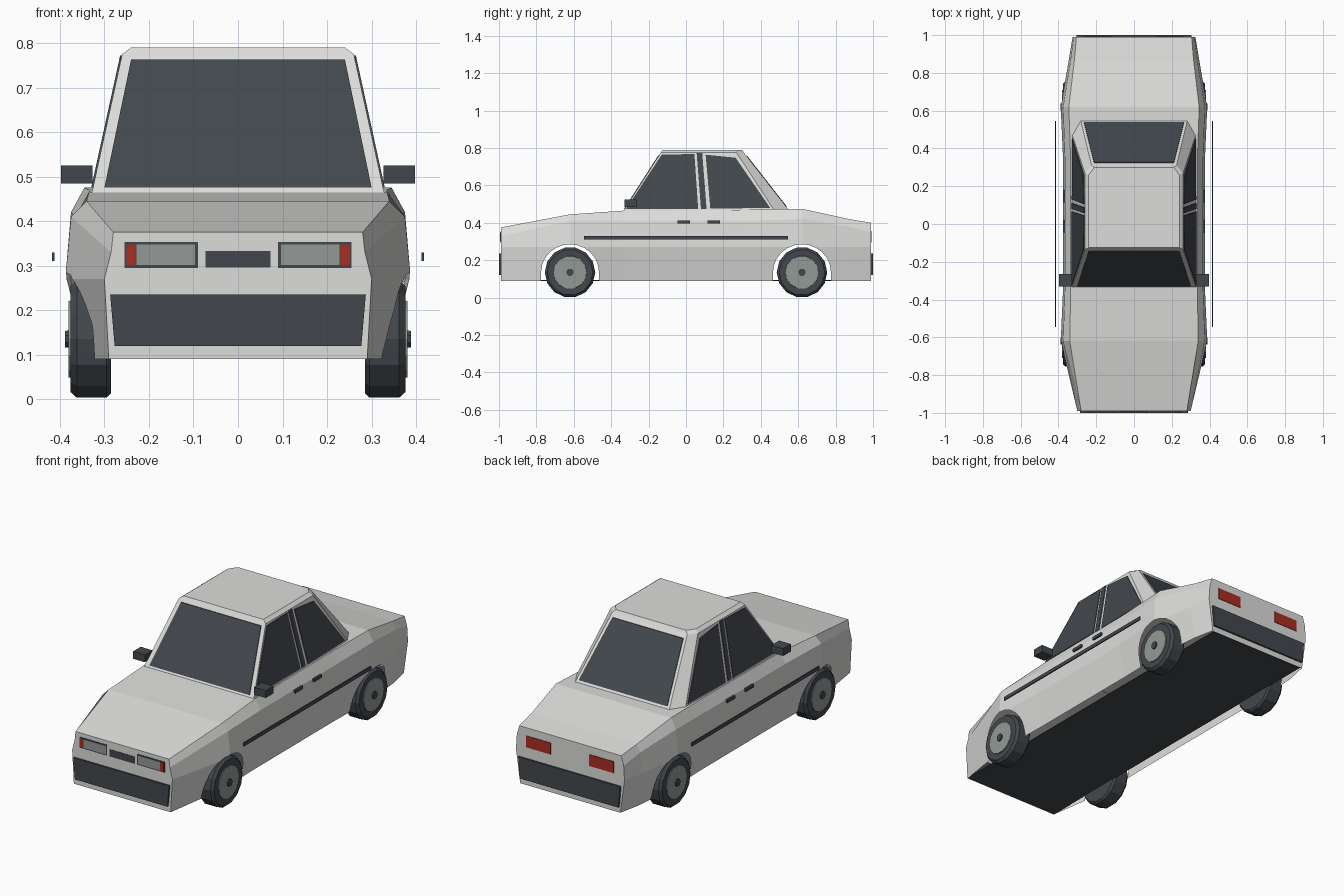
import bpy, bmesh, math
from mathutils import Vector

old = bpy.data.objects.get("Cube")
if old:
    bpy.data.objects.remove(old, do_unlink=True)


def material(name, color):
    mat = bpy.data.materials.new(name)
    mat.use_nodes = True
    mat.diffuse_color = (*color, 1)
    mat.node_tree.nodes["Principled BSDF"].inputs["Base Color"].default_value = (*color, 1)
    return mat


PAINT = material("pale grey paint", (0.72, 0.72, 0.71))
DARK = material("dark slate", (0.055, 0.064, 0.075))
METAL = material("grey green metal", (0.29, 0.32, 0.30))
RED = material("lamp red", (0.40, 0.027, 0.016))


def make(name, verts, faces, mat):
    mesh = bpy.data.meshes.new(name)
    mesh.from_pydata(verts, [], faces)
    bm = bmesh.new()
    bm.from_mesh(mesh)
    bmesh.ops.recalc_face_normals(bm, faces=bm.faces)
    bm.to_mesh(mesh)
    bm.free()
    mesh.materials.append(mat)
    obj = bpy.data.objects.new(name, mesh)
    bpy.context.collection.objects.link(obj)
    return obj


def loft(name, rings, mat):
    """Skin equal rings of points and cap both ends."""
    n = len(rings[0])
    verts = [p for ring in rings for p in ring]
    faces = [tuple(range(n)), tuple(range(len(verts) - n, len(verts)))]
    for r in range(len(rings) - 1):
        for i in range(n):
            j = (i + 1) % n
            faces.append((r * n + i, r * n + j, r * n + n + j, r * n + n + i))
    return make(name, verts, faces, mat)


def prism(name, points, offset, mat):
    pts = [Vector(p) for p in points]
    return loft(name, [pts, [p + Vector(offset) for p in pts]], mat)


def box(name, x, y, z, mat):
    corners = [(x[0], y[0], z[0]), (x[1], y[0], z[0]), (x[1], y[0], z[1]), (x[0], y[0], z[1])]
    return prism(name, corners, (0, y[1] - y[0], 0), mat)


# Lower body: half sections of y, sill, waist, shoulder (x, z), top edge (x, z)
SILL, WAIST = 0.09, 0.27
sections = [
    (-0.99, 0.29, 0.30, 0.285, 0.33, 0.28, 0.375),
    (-0.62, 0.345, 0.388, 0.375, 0.41, 0.34, 0.445),
    (-0.33, 0.34, 0.375, 0.365, 0.41, 0.335, 0.465),
    (0.33, 0.34, 0.375, 0.365, 0.41, 0.335, 0.47),
    (0.62, 0.345, 0.388, 0.375, 0.42, 0.345, 0.475),
    (0.87, 0.325, 0.345, 0.335, 0.38, 0.315, 0.42),
    (0.99, 0.30, 0.325, 0.32, 0.35, 0.305, 0.40),
]
rings = []
for y, sill, waist, sx, sz, tx, tz in sections:
    half = [(sill, y, SILL), (waist, y, WAIST), (sx, y, sz), (tx, y, tz)]
    rings.append(half + [(-a, b, c) for a, b, c in reversed(half)])
body = loft("body_shell", rings, PAINT)

# Wheel arches cut through the shell, which is then left hollow and open below
AXLES = {"front": -0.62, "rear": 0.62}
AXLE_Z = 0.135
cutters = []
for end, axle in AXLES.items():
    arc = [math.pi * i / 12 for i in range(13)]
    outline = [(-1, axle + 0.155 * math.cos(a), AXLE_Z + 0.15 * math.sin(a)) for a in arc]
    outline += [(-1, axle - 0.16, -0.1), (-1, axle + 0.16, -0.1)]
    cutter = prism(end + "_arch_cutter", outline, (2, 0, 0), PAINT)
    cutter.hide_render = True
    cutters.append(cutter)
    mod = body.modifiers.new(end + "_arch", "BOOLEAN")
    mod.operation = "DIFFERENCE"
    mod.solver = "EXACT"
    mod.object = cutter
graph = bpy.context.evaluated_depsgraph_get()
cut_mesh = bpy.data.meshes.new_from_object(body.evaluated_get(graph))
body.modifiers.clear()
body.data = cut_mesh
for cutter in cutters:
    bpy.data.objects.remove(cutter, do_unlink=True)
bm = bmesh.new()
bm.from_mesh(cut_mesh)
hidden = []
for f in bm.faces:
    c = f.calc_center_median()
    in_arch = min(abs(c.y - a) for a in AXLES.values()) < 0.17 and c.z < 0.3
    if (in_arch and abs(f.normal.x) < 0.02) or f.normal.z < -0.95:
        hidden.append(f)
bmesh.ops.delete(bm, geom=hidden, context="FACES")
bm.to_mesh(cut_mesh)
bm.free()

box("floor_pan", (-0.29, 0.29), (-0.985, 0.985), (SILL, SILL + 0.004), DARK)

# Cabin with a chamfered roof cap and clipped rear corners
BASE_Z, ROOF_Z = 0.455, 0.775


def cabin_ring(z, front, side, rear, corner, back):
    half = [(side, front, z), (side, rear, z), (corner, back, z)]
    return half + [(-a, b, c) for a, b, c in reversed(half)]


loft("cabin", [
    cabin_ring(BASE_Z, -0.34, 0.33, 0.48, 0.285, 0.56),
    cabin_ring(ROOF_Z, -0.135, 0.26, 0.27, 0.225, 0.31),
    cabin_ring(0.79, -0.125, 0.24, 0.26, 0.21, 0.30),
], PAINT)


def slope(z, low, high):
    return low + (high - low) * (z - BASE_Z) / (ROOF_Z - BASE_Z)


# Front and rear windows lying on the sloped cabin faces
for name, low, high, z0, z1, x0, x1, out in (
    ("windscreen", -0.34, -0.135, 0.475, 0.763, 0.30, 0.24, -0.004),
    ("rear_window", 0.56, 0.31, 0.485, 0.757, 0.265, 0.212, 0.004),
):
    pane = [(x, slope(z, low, high) - out, z)
            for x, z in ((-x0, z0), (x0, z0), (x1, z1), (-x1, z1))]
    prism(name, pane, (0, 2 * out, 0), DARK)

# Side windows and door pillar strip, as (y, z) outlines
side_panes = {
    "front_side_window": [(-0.32, 0.475), (0.065, 0.475), (0.045, 0.768), (-0.13, 0.764)],
    "pillar_strip": [(0.08, 0.475), (0.11, 0.475), (0.087, 0.772), (0.057, 0.772)],
    "rear_side_window": [(0.13, 0.475), (0.45, 0.48), (0.265, 0.748), (0.105, 0.764)],
}

for side, s in (("left", 1), ("right", -1)):
    for name, outline in side_panes.items():
        pane = [(s * (slope(z, 0.33, 0.26) - 0.004), y, z) for y, z in outline]
        prism(side + "_" + name, pane, (s * 0.008, 0, 0), DARK)

    # Mirrors, door handles and rub strips
    box(side + "_mirror", (s * 0.327, s * 0.397), (-0.33, -0.265), (0.485, 0.525), DARK)
    for name, y in (("front", -0.045), ("rear", 0.115)):
        box(side + "_" + name + "_handle", (s * 0.35, s * 0.376), (y, y + 0.066),
            (0.395, 0.411), DARK)
    box(side + "_rub_strip", (s * 0.412, s * 0.418), (-0.545, 0.545), (0.31, 0.33), DARK)

    # Headlamps with indicators, and tail lamps
    box(side + "_lamp_frame", (s * 0.09, s * 0.255), (-0.992, -0.985), (0.295, 0.353), DARK)
    box(side + "_headlamp", (s * 0.096, s * 0.228), (-0.994, -0.987), (0.301, 0.347), METAL)
    box(side + "_indicator", (s * 0.23, s * 0.25), (-0.994, -0.987), (0.301, 0.347), RED)
    box(side + "_tail_lamp", (s * 0.115, s * 0.262), (0.986, 0.993), (0.295, 0.357), RED)

    # Wheels: chamfered tyre, rim disc and hub as lathed rings of (x, radius)
    for end, axle in AXLES.items():
        for part, steps, sides, mat in (
            ("tyre", ((0.285, 0.125), (0.295, 0.135), (0.362, 0.135), (0.376, 0.122)), 14, DARK),
            ("rim", ((0.36, 0.09), (0.381, 0.088)), 14, METAL),
            ("hub", ((0.37, 0.022), (0.388, 0.02)), 8, DARK),
        ):
            loops = []
            for x, radius in steps:
                angles = [math.tau * (i + 0.5) / sides for i in range(sides)]
                loops.append([(s * x, axle + radius * math.sin(a), AXLE_Z - radius * math.cos(a))
                              for a in angles])
            loft("_".join((side, end, part)), loops, mat)

# Grille and tapered bumpers
box("grille", (-0.073, 0.073), (-0.993, -0.985), (0.296, 0.333), DARK)
for end, s, wide in (("front", -1, 0.287), ("rear", 1, 0.305)):
    bar = [(-wide + 0.01, s * 0.985, 0.12), (wide - 0.01, s * 0.985, 0.12),
           (wide, s * 0.985, 0.235), (-wide, s * 0.985, 0.235)]
    prism(end + "_bumper", bar, (0, s * 0.015, 0), DARK)
